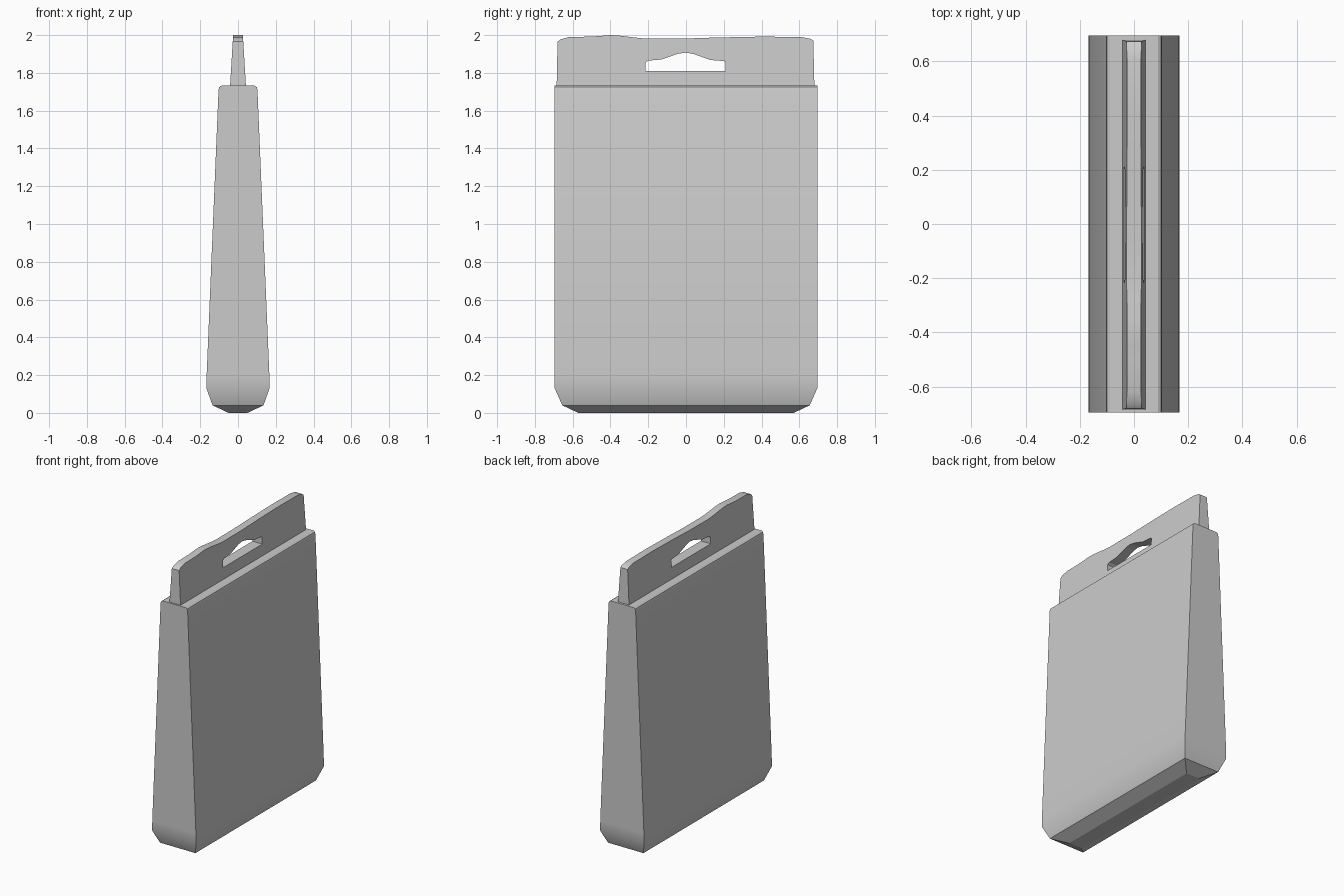
import bpy, bmesh, math

if "Cube" in bpy.data.objects:
    bpy.data.objects.remove(bpy.data.objects["Cube"])


def finish(bm, name):
    bmesh.ops.recalc_face_normals(bm, faces=bm.faces)
    mesh = bpy.data.meshes.new(name)
    bm.to_mesh(mesh)
    bm.free()
    obj = bpy.data.objects.new(name, mesh)
    bpy.context.collection.objects.link(obj)
    bpy.ops.object.select_all(action='DESELECT')
    obj.select_set(True)
    bpy.context.view_layer.objects.active = obj
    bpy.ops.object.shade_smooth_by_angle(angle=math.radians(25))
    return obj


# Wedge-shaped pack body: stacked rectangles (z, half width, half length)
levels = [(0.0, 0.05, 0.57), (0.04, 0.135, 0.655), (0.13, 0.167, 0.695),
          (0.2, 0.166, 0.695), (1.71, 0.103, 0.695), (1.725, 0.099, 0.695),
          (1.732, 0.088, 0.695)]
bm = bmesh.new()
rings = [[bm.verts.new((sx * hx, sy * hy, z))
          for sx, sy in ((-1, -1), (1, -1), (1, 1), (-1, 1))]
         for z, hx, hy in levels]
for low, high in zip(rings, rings[1:]):
    for i in range(4):
        j = (i + 1) % 4
        bm.faces.new((low[i], low[j], high[j], high[i]))
bm.faces.new(rings[0])
bm.faces.new(rings[-1])
finish(bm, "pack_body")

# Tapered hanging tab: outline and hand hole as (y, z) loops
outline = [(-0.685, 1.72), (0.68, 1.72), (0.674, 1.97), (0.66, 1.98),
           (0.61, 1.99), (0.4, 1.992), (0.15, 1.987), (0.0, 1.982),
           (-0.21, 1.981), (-0.27, 1.987), (-0.35, 1.997), (-0.4, 2.0),
           (-0.45, 1.996), (-0.5, 1.992), (-0.62, 1.99), (-0.665, 1.977),
           (-0.68, 1.965)]
hole = [(-0.215, 1.81), (0.21, 1.81), (0.21, 1.857), (0.2, 1.863),
        (0.13, 1.868), (0.04, 1.9), (0.0, 1.907), (-0.04, 1.902),
        (-0.13, 1.871), (-0.2, 1.865), (-0.215, 1.855)]


def half_thickness(z):
    return 0.042 - (z - 1.73) * 0.06


bm = bmesh.new()
edges = []
for loop in (outline, hole):
    verts = [bm.verts.new((0, y, z)) for y, z in loop]
    edges += [bm.edges.new((v, verts[i - 1])) for i, v in enumerate(verts)]
bmesh.ops.triangle_fill(bm, edges=edges, use_beauty=True, use_dissolve=False)
back = list(bm.verts)
out = bmesh.ops.extrude_face_region(bm, geom=list(bm.faces), use_keep_orig=True)
front = [g for g in out["geom"] if isinstance(g, bmesh.types.BMVert)]
for verts, side in ((back, -1), (front, 1)):
    for v in verts:
        v.co.x = side * half_thickness(v.co.z)
finish(bm, "hanging_tab")
